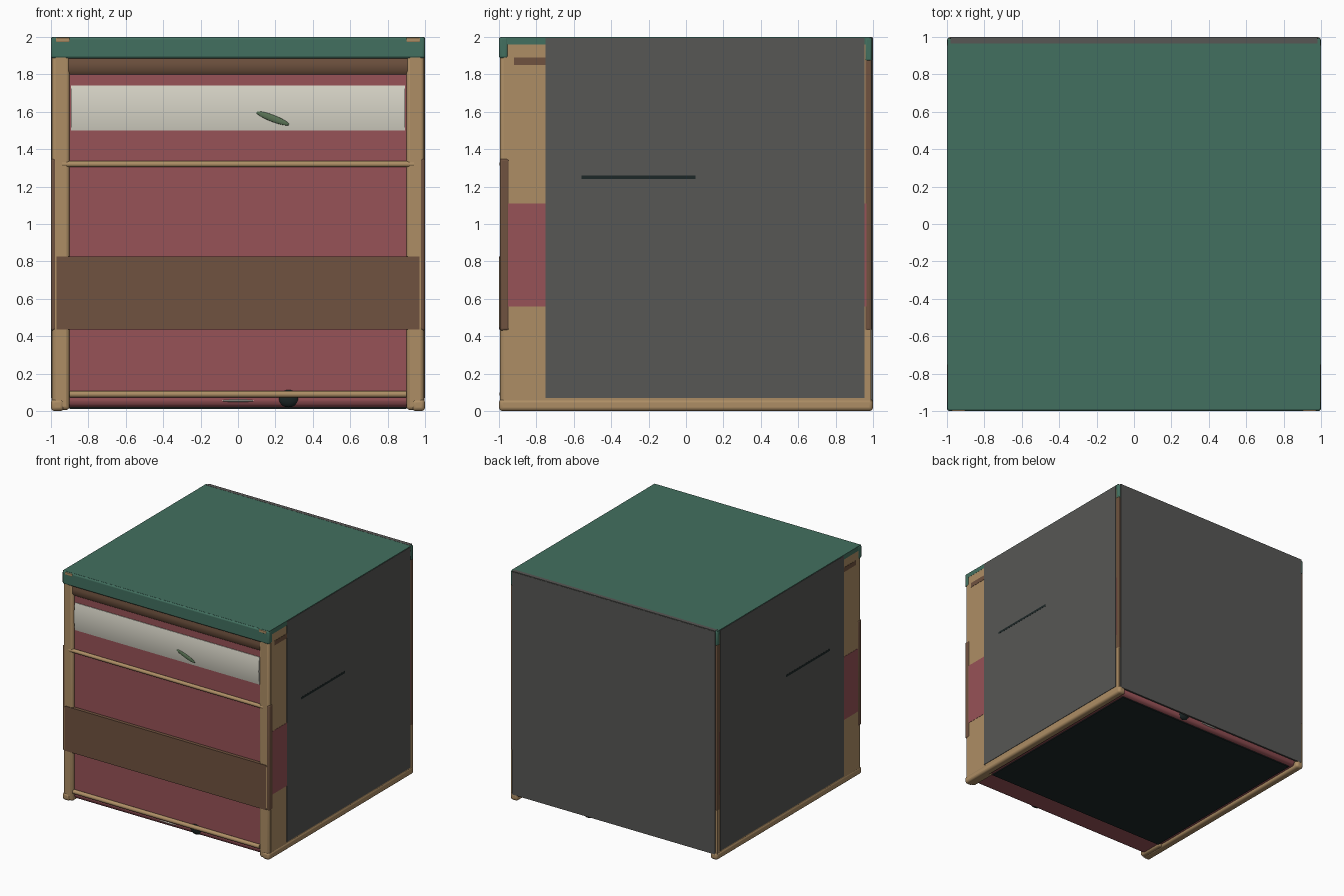
import bpy, math

if "Cube" in bpy.data.objects:
    bpy.data.objects.remove(bpy.data.objects["Cube"])

def material(name, rgb):
    m = bpy.data.materials.new(name)
    m.diffuse_color = (*rgb, 1)
    m.use_nodes = True
    m.node_tree.nodes["Principled BSDF"].inputs["Base Color"].default_value = m.diffuse_color
    return m

GREEN = material("green", (0.055, 0.16, 0.115))
TAN = material("tan", (0.42, 0.27, 0.13))
BROWN = material("brown", (0.16, 0.085, 0.05))
RED = material("red", (0.31, 0.085, 0.095))
WHITE = material("white", (0.68, 0.66, 0.57))
DARK = material("dark", (0.012, 0.02, 0.02))
LEAF = material("leaf", (0.10, 0.17, 0.09))
GREY = material("grey", (0.095, 0.095, 0.09))

def finish(ob, name, mat, bevel=0.0):
    ob.name = name
    ob.data.materials.append(mat)
    if bevel:
        b = ob.modifiers.new("bevel", "BEVEL")
        b.width = bevel
        b.segments = 3
    bpy.ops.object.shade_smooth_by_angle(angle=math.radians(35))
    return ob

def box(name, x, y, z, mat, bevel=0.0):
    bpy.ops.mesh.primitive_cube_add(size=1, location=[(a + b) / 2 for a, b in (x, y, z)])
    ob = bpy.context.object
    ob.scale = [b - a for a, b in (x, y, z)]
    bpy.ops.object.transform_apply(location=False, scale=True)
    return finish(ob, name, mat, bevel)

def pair(name, x, y, z, mat, bevel=0.0):
    # same box on the right and left sides
    box(name + "_right", x, y, z, mat, bevel)
    box(name + "_left", (-x[1], -x[0]), y, z, mat, bevel)

def rod(name, z, half, r, y):
    bpy.ops.mesh.primitive_cylinder_add(vertices=20, radius=r, depth=2 * half,
                                        location=(0, y, z), rotation=(0, math.pi / 2, 0))
    finish(bpy.context.object, name, TAN)

def blob(name, loc, scale, mat, tilt=0.0):
    bpy.ops.mesh.primitive_uv_sphere_add(segments=24, ring_count=12, radius=1,
                                         location=loc, rotation=(0, tilt, 0))
    bpy.context.object.scale = scale
    finish(bpy.context.object, name, mat)

def profile_strip(name, half, pts, mat):
    # extrude a (y, z) profile along x
    n = len(pts)
    verts = [(s * half, y, z) for s in (-1, 1) for y, z in pts]
    faces = [(i, (i + 1) % n, n + (i + 1) % n, n + i) for i in range(n)]
    faces += [tuple(range(n))[::-1], tuple(range(n, 2 * n))]
    me = bpy.data.meshes.new(name)
    me.from_pydata(verts, [], faces)
    ob = bpy.data.objects.new(name, me)
    bpy.context.collection.objects.link(ob)
    bpy.context.view_layer.objects.active = ob
    bpy.ops.object.select_all(action="DESELECT")
    ob.select_set(True)
    finish(ob, name, mat)

# inner body and underside
box("body", (-0.95, 0.95), (-0.97, 0.97), (0.02, 1.9), RED, 0.035)
box("underside", (-0.9, 0.9), (-0.76, 0.93), (0.012, 0.1), DARK)

# side walls, front posts and bottom rails
pair("side_wall", (0.94, 0.996), (-0.97, 0.99), (0.03, 1.97), TAN)
pair("front_post", (0.9, 0.995), (-0.995, -0.75), (0.005, 1.97), TAN, 0.02)
pair("bottom_rail", (0.93, 1.0), (-1.0, 1.0), (0.0, 0.065), TAN, 0.02)

# grey outer panels
pair("side_panel", (0.99, 1.0), (-0.75, 0.955), (0.07, 1.995), GREY)
box("back_panel", (-0.98, 0.98), (0.985, 1.0), (0.05, 1.995), GREY)

# side trims on front and back corners
pair("side_red_patch", (0.985, 0.998), (-0.96, 0.965), (0.56, 1.11), RED)
pair("front_strap_side", (0.97, 1.0), (-0.995, -0.945), (0.43, 1.35), BROWN, 0.012)
pair("back_strap_side", (0.96, 0.998), (0.955, 0.992), (0.43, 1.88), BROWN, 0.01)
pair("upper_side_trim", (0.98, 0.998), (-0.92, -0.7), (1.85, 1.89), BROWN)
pair("side_slot", (0.99, 1.001), (-0.56, 0.05), (1.24, 1.26), DARK)

# lid with front lip, corner caps and rear edge
box("lid", (-0.997, 0.997), (-0.99, 0.985), (1.96, 2.0), GREEN)
box("front_lip", (-1.0, 1.0), (-1.0, -0.95), (1.885, 2.0), GREEN, 0.014)
pair("back_lip", (0.9, 0.999), (0.955, 0.995), (1.87, 1.998), GREEN, 0.012)
pair("corner_cap", (0.9, 0.975), (-1.001, -0.96), (1.972, 1.996), TAN, 0.005)
box("lid_back_edge", (-0.98, 0.98), (0.965, 0.998), (1.95, 2.001), GREY)

# front details
profile_strip("header", 0.905, [(-0.94, 1.9), (-0.985, 1.9), (-0.992, 1.86),
                                (-0.99, 1.82), (-0.975, 1.8), (-0.94, 1.8)], BROWN)
profile_strip("white_band", 0.892, [(-0.95, 1.5), (-0.975, 1.5), (-0.985, 1.55), (-0.988, 1.62),
                                    (-0.985, 1.69), (-0.975, 1.74), (-0.95, 1.74)], WHITE)
blob("leaf", (0.185, -0.986, 1.565), (0.095, 0.008, 0.018), LEAF, math.radians(21))
box("front_board", (-0.97, 0.97), (-1.0, -0.95), (0.435, 0.825), BROWN)
pair("board_end", (0.968, 0.978), (-0.999, -0.95), (0.45, 0.815), TAN)
rod("upper_rod", 1.32, 0.94, 0.016, -0.982)
rod("lower_rod", 0.09, 0.9, 0.018, -0.98)

# small items at the base, front and rear
for tag, s in (("front", 1), ("rear", -1)):
    blob(tag + "_knob", (0.27, -0.955 * s, 0.07), (0.06, 0.03, 0.05), DARK)
    blob(tag + "_white_disc", (0, -0.94 * s, 0.055), (0.13, 0.04, 0.01), WHITE)
